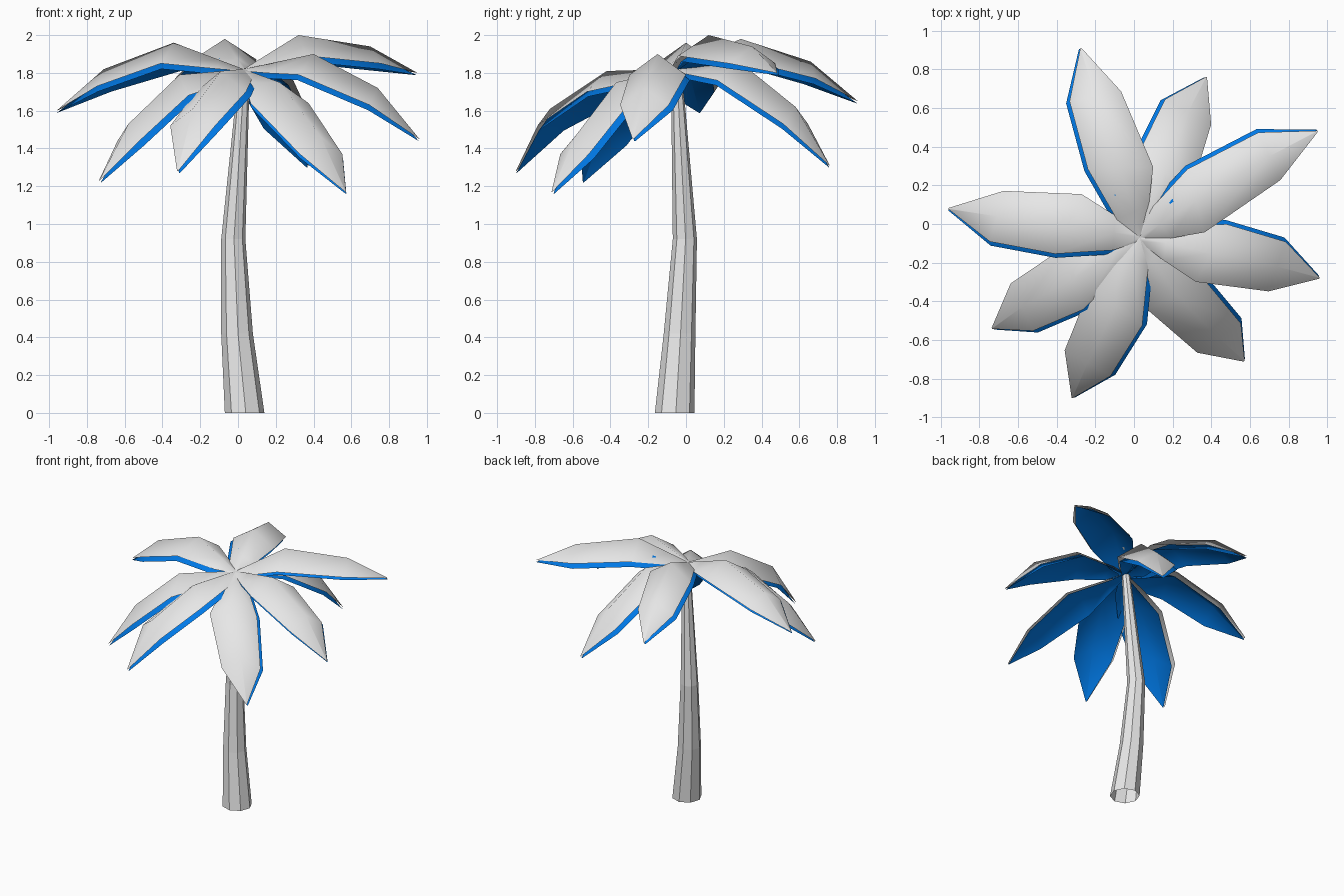
import bpy, bmesh, math
from mathutils import Vector

if "Cube" in bpy.data.objects:
    bpy.data.objects.remove(bpy.data.objects["Cube"])


def make_material(name, rgb):
    m = bpy.data.materials.new(name)
    m.diffuse_color = (*rgb, 1)
    m.use_nodes = True
    m.node_tree.nodes["Principled BSDF"].inputs["Base Color"].default_value = m.diffuse_color
    return m


WHITE = make_material("soft white", (0.8, 0.8, 0.8))
BLUE = make_material("bright blue", (0.0, 0.21, 0.87))


def make_object(name, bm, materials):
    mesh = bpy.data.meshes.new(name)
    bm.to_mesh(mesh)
    bm.free()
    obj = bpy.data.objects.new(name, mesh)
    bpy.context.collection.objects.link(obj)
    for m in materials:
        mesh.materials.append(m)
    return obj


# Trunk: bent, tapering eight-sided tube, open below, (x, y, z, radius) per ring
TRUNK = [(0.035, -0.06, 0, 0.105), (-0.005, -0.034, 0.42, 0.084),
         (-0.025, -0.006, 0.92, 0.064), (0.022, -0.042, 1.64, 0.036),
         (0.028, -0.055, 1.80, 0.03)]
bm = bmesh.new()
rings = []
for x, y, z, r in TRUNK:
    rings.append([bm.verts.new((x + r * math.cos(k * math.pi / 4 + 0.06),
                                y + r * math.sin(k * math.pi / 4 + 0.06), z))
                  for k in range(8)])
for a, b in zip(rings, rings[1:]):
    for k in range(8):
        bm.faces.new((a[k], a[(k + 1) % 8], b[(k + 1) % 8], b[k]))
make_object("trunk", bm, [WHITE])

# Fronds: ridge points at the widest part, the outer bend and the tip
FRONDS = [
    ((-0.34, 0.00, 1.96), (-0.71, 0.04, 1.82), (-0.96, 0.08, 1.60)),
    ((-0.07, 0.29, 1.98), (-0.20, 0.66, 1.86), (-0.275, 0.91, 1.65)),
    ((0.32, 0.12, 2.00), (0.70, 0.35, 1.94), (0.95, 0.48, 1.80)),
    ((0.16, 0.27, 1.87), (0.28, 0.58, 1.62), (0.375, 0.76, 1.31)),
    ((0.40, -0.15, 1.90), (0.74, -0.22, 1.72), (0.96, -0.28, 1.45)),
    ((0.22, -0.37, 1.75), (0.44, -0.59, 1.46), (0.57, -0.71, 1.17)),
    ((-0.09, -0.42, 1.81), (-0.24, -0.72, 1.61), (-0.32, -0.90, 1.28)),
    ((-0.31, -0.28, 1.79), (-0.58, -0.43, 1.53), (-0.735, -0.54, 1.23)),
]
ROOT = Vector((0.03, -0.07, 1.82))
# Half width, drop of the edges, sweep of the left edge outward, per station
SHAPE = [(0.02, 0.01, 0), (0.09, 0.05, -0.01), (0.163, 0.11, 0.045),
         (0.135, 0.09, 0.015), (0.003, 0, 0)]


def make_frond(name, bend, outer, tip):
    bend, outer, tip = Vector(bend), Vector(outer), Vector(tip)
    out = Vector((tip.x - ROOT.x, tip.y - ROOT.y, 0)).normalized()
    left = Vector((-out.y, out.x, 0))
    up = (tip - ROOT).normalized().cross(left)
    ridge = [ROOT, ROOT.lerp(bend, 0.36), bend, outer, tip]
    shift = left * 0.02 - up * 0.03
    bm = bmesh.new()
    # Roof-shaped white skin, and a blue lining set below and to one side
    for lining in (0, 1):
        rows = []
        for i, (p, (width, drop, sweep)) in enumerate(zip(ridge, SHAPE)):
            offset = shift * lining * (0.4 if i in (0, 4) else 1)
            rows.append([bm.verts.new(p + offset + left * width * t + out * sweep * t
                                      - Vector((0, 0, drop * abs(t))))
                         for t in (-1, 0, 1)])
        for a, b in zip(rows, rows[1:]):
            for k in range(2):
                quad = [a[k], b[k], b[k + 1], a[k + 1]]
                f = bm.faces.new(quad[::-1] if lining else quad)
                f.material_index = lining
                f.smooth = True
    make_object(name, bm, [WHITE, BLUE])


for n, points in enumerate(FRONDS):
    make_frond(f"frond_{n + 1}", *points)
